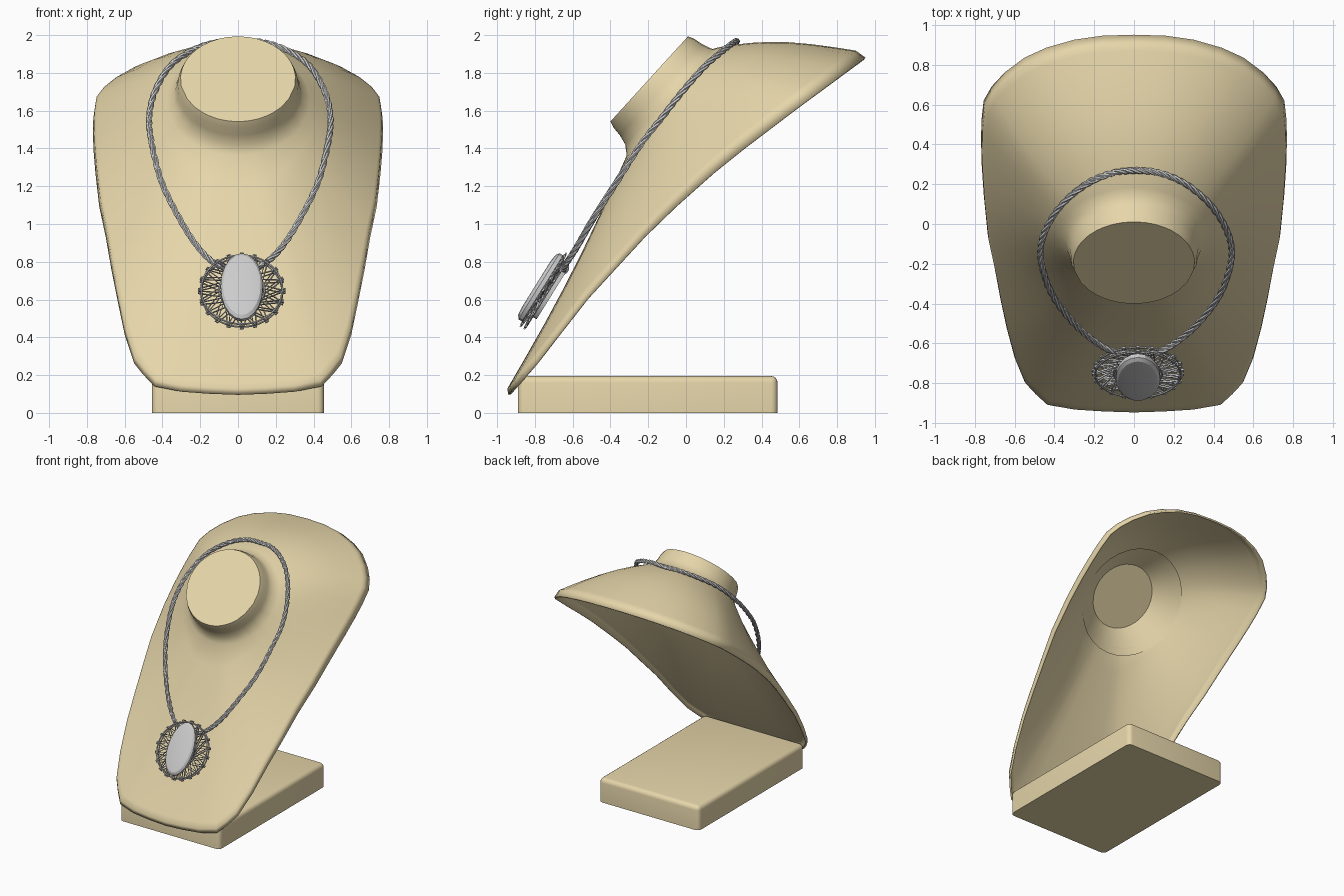
import bpy, bmesh, math
from mathutils import Vector, Matrix

if "Cube" in bpy.data.objects:
    bpy.data.objects.remove(bpy.data.objects["Cube"])

tan = bpy.data.materials.new("tan_velvet")
tan.diffuse_color = (0.79, 0.67, 0.40, 1)
tan.use_nodes = True
tan.node_tree.nodes["Principled BSDF"].inputs["Base Color"].default_value = tan.diffuse_color


def finish(name, bm, mat=None, angle=40):
    me = bpy.data.meshes.new(name)
    bm.to_mesh(me)
    bm.free()
    ob = bpy.data.objects.new(name, me)
    bpy.context.collection.objects.link(ob)
    if mat:
        me.materials.append(mat)
    smooth(ob, angle)
    return ob


def smooth(ob, angle):
    bpy.ops.object.select_all(action='DESELECT')
    ob.select_set(True)
    bpy.context.view_layer.objects.active = ob
    bpy.ops.object.shade_smooth_by_angle(angle=math.radians(angle))


def loft(bm, rings, cap_start=False, cap_end=False):
    vs = [[bm.verts.new(p) for p in r] for r in rings]
    n = len(vs[0])
    for a, b in zip(vs, vs[1:]):
        for i in range(n):
            bm.faces.new((a[i], a[(i + 1) % n], b[(i + 1) % n], b[i]))
    if cap_start:
        bm.faces.new(vs[0])
    if cap_end:
        bm.faces.new(vs[-1])
    bmesh.ops.recalc_face_normals(bm, faces=bm.faces)


def wires(name, paths, radius, res=1):
    cu = bpy.data.curves.new(name, 'CURVE')
    cu.dimensions = '3D'
    cu.bevel_depth = radius
    cu.bevel_resolution = res
    for pts in paths:
        sp = cu.splines.new('POLY')
        sp.points.add(len(pts) - 1)
        for p, co in zip(sp.points, pts):
            p.co = (*co, 1)
        sp.use_cyclic_u = True
    ob = bpy.data.objects.new(name, cu)
    bpy.context.collection.objects.link(ob)
    bpy.ops.object.select_all(action='DESELECT')
    ob.select_set(True)
    bpy.context.view_layer.objects.active = ob
    bpy.ops.object.convert(target='MESH')
    smooth(bpy.context.object, 50)


# Bust frame: U runs up the sloping chest, N points out of the neck
U, N = Vector((0, 0.674, 0.739)), Vector((0, -0.739, 0.674))
NECK_V = 1.175
place = lambda x, v, h: Vector((x, 0, 0)) + U * v + N * h

# Bust: neck profile flowing out to the rim outline
rim_z = [(-0.945, 0.09), (-0.8, 0.25), (-0.52, 0.605), (-0.15, 1.005),
         (0.2, 1.315), (0.62, 1.635), (0.95, 1.88)]


def z_at(y):
    for (a, za), (b, zb) in zip(rim_z, rim_z[1:]):
        if y <= b:
            return za + (zb - za) * (y - a) / (b - a)
    return rim_z[-1][1]


half = [(0, .95), (.16, .945), (.3, .925), (.44, .885), (.55, .835), (.65, .76),
        (.715, .69), (.755, .62), (.766, .52), (.768, .42), (.765, .3), (.755, .15),
        (.735, -.05), (.7, -.22), (.67, -.38), (.64, -.52), (.6, -.67), (.55, -.79),
        (.5, -.845), (.44, -.90), (.3, -.925), (.15, -.935), (0, -.94)]
outline = half + [(-x, y) for x, y in half[-2:0:-1]]
cols = []
for x, y in outline:
    p = Vector((x, y, z_at(y)))
    v, h = p.dot(U), p.dot(N)
    cols.append((x, v, h, math.atan2(x, v - NECK_V)))

rings = []
for r, h in [(.305, 1.335), (.318, 1.30), (.325, 1.25), (.342, 1.195)]:
    rings.append([place(r * math.sin(a), NECK_V + r * math.cos(a), h) for *_, a in cols])
for t in (0, .12, .25, .4, .55, .7, .85, .95, .985, 1):
    ring = []
    for x, v, h, a in cols:
        c = math.cos(a)
        bx, bv, bh = .38 * math.sin(a), NECK_V + .38 * c, 1.16 + .01 * c
        bulge = (.055 * c if c > 0 else -.025 * c * c) * math.sin(math.pi * t)
        lip = .052 if c > 0 else .052 - .03 * c * c
        hh = h if t == 1 else bh + (h + lip - bh) * t + bulge
        ring.append(place(bx + (x - bx) * t, bv + (v - bv) * t, hh))
    rings.append(ring)
bm = bmesh.new()
loft(bm, rings, cap_start=True)
cap = max(bm.faces, key=lambda f: len(f.verts))
if cap.normal.dot(N) < 0:
    bmesh.ops.reverse_faces(bm, faces=bm.faces)
bust = finish("bust", bm, tan, 60)
sol = bust.modifiers.new("shell", 'SOLIDIFY')
sol.thickness, sol.offset = 0.014, -1

# Funnel and disc closing the neck from inside
bm = bmesh.new()
loft(bm, [[place(r * math.sin(k * math.pi / 16), NECK_V + r * math.cos(k * math.pi / 16), h)
           for k in range(32)] for r, h in ((.42, 1.10), (.33, 1.18), (.25, 1.25))],
     cap_end=True)
finish("neck_plug", bm, tan, 35)

# Base block with rounded top and corners
bm = bmesh.new()
bmesh.ops.create_cube(bm, size=1, matrix=Matrix.Translation((0, -.2025, .0975)) @
                      Matrix.Diagonal((.91, 1.375, .195, 1)))
edges = [e for e in bm.edges if max(v.co.z for v in e.verts) > .1]
bmesh.ops.bevel(bm, geom=edges, offset=.035, segments=4, profile=.5, affect='EDGES')
finish("base_block", bm, tan)

# Rope chain: smooth closed path with three twisted strands
side = [(.12, .255, 1.962), (.25, .2, 1.92), (.37, .1, 1.835), (.45, -.02, 1.70),
        (.48, -.13, 1.56), (.465, -.24, 1.42), (.415, -.365, 1.225), (.32, -.49, 1.03),
        (.22, -.58, .875), (.12, -.638, .785)]
ctrl = [(0, .268, 1.966)] + side + [(0, -.65, .755)] + [(-x, y, z) for x, y, z in side[::-1]]
ctrl = [Vector(p) + Vector((.01, 0, 0)) for p in ctrl]
path, n = [], len(ctrl)
for i in range(n):
    a, b, c, d = (ctrl[(i + k) % n] for k in (-1, 0, 1, 2))
    for s in range(20):
        t = s / 20
        path.append(.5 * (2 * b + (c - a) * t + (2 * a - 5 * b + 4 * c - d) * t * t
                          + (3 * b - a - 3 * c + d) * t ** 3))
strands = []
for k in range(3):
    pts = []
    for i, p in enumerate(path):
        tang = (path[(i + 1) % len(path)] - path[i - 1]).normalized()
        n1 = tang.cross(N).normalized()
        n2 = tang.cross(n1)
        ang = 2 * math.pi * (i * 24 / len(path) + k / 3)
        pts.append(p + (n1 * math.cos(ang) + n2 * math.sin(ang)) * .008)
    strands.append(pts)
wires("rope_chain", strands, .0095)

# Pendant frame, tilted against the chest
PU, PN = Vector((0, .53, .85)).normalized(), Vector((0, -.85, .53)).normalized()
PC = Vector((.02, -.745, .645))
pend = lambda x, v, h: PC + Vector((x, 0, 0)) + PU * v + PN * h
polar = lambda r, a, h: pend(r * math.sin(a), r * math.cos(a), h)

# Woven wire disc: two opposed star weaves and binding rings
paths = []
for twist, h in ((1, .012), (-1, -.012)):
    star = []
    for k in range(20):
        a = 2 * math.pi * k / 20
        star += [polar(.1, a + twist * .45, -h * .5), polar(.228, a - .03, h),
                 polar(.228, a + .03, h)]
    paths.append(star)
for r, h in ((.215, .014), (.215, -.014), (.12, .01)):
    paths.append([polar(r, 2 * math.pi * k / 48, h) for k in range(48)])
wires("wire_disc", paths, .0055)


# Oval stone and its backing plate
def oval(name, sections, cv):
    bm = bmesh.new()
    loft(bm, [[pend(w * math.sin(k * math.pi / 10), cv + l * math.cos(k * math.pi / 10), h)
               for k in range(20)] for w, l, h in sections], True, True)
    finish(name, bm, None, 25)


oval("pendant_stone", [(.1, .19, .008), (.112, .206, .02), (.112, .206, .042),
                       (.1, .187, .055), (.083, .145, .06)], .004)
oval("stone_backing", [(.085, .15, -.04), (.09, .155, .01)], .0)

# Bail ring joining the pendant to the chain
wires("bail", [[Vector((.02, -.655 + .03 * math.cos(a), .768 + .03 * math.sin(a)))
                for a in (2 * math.pi * k / 16 for k in range(16))]], .008)
